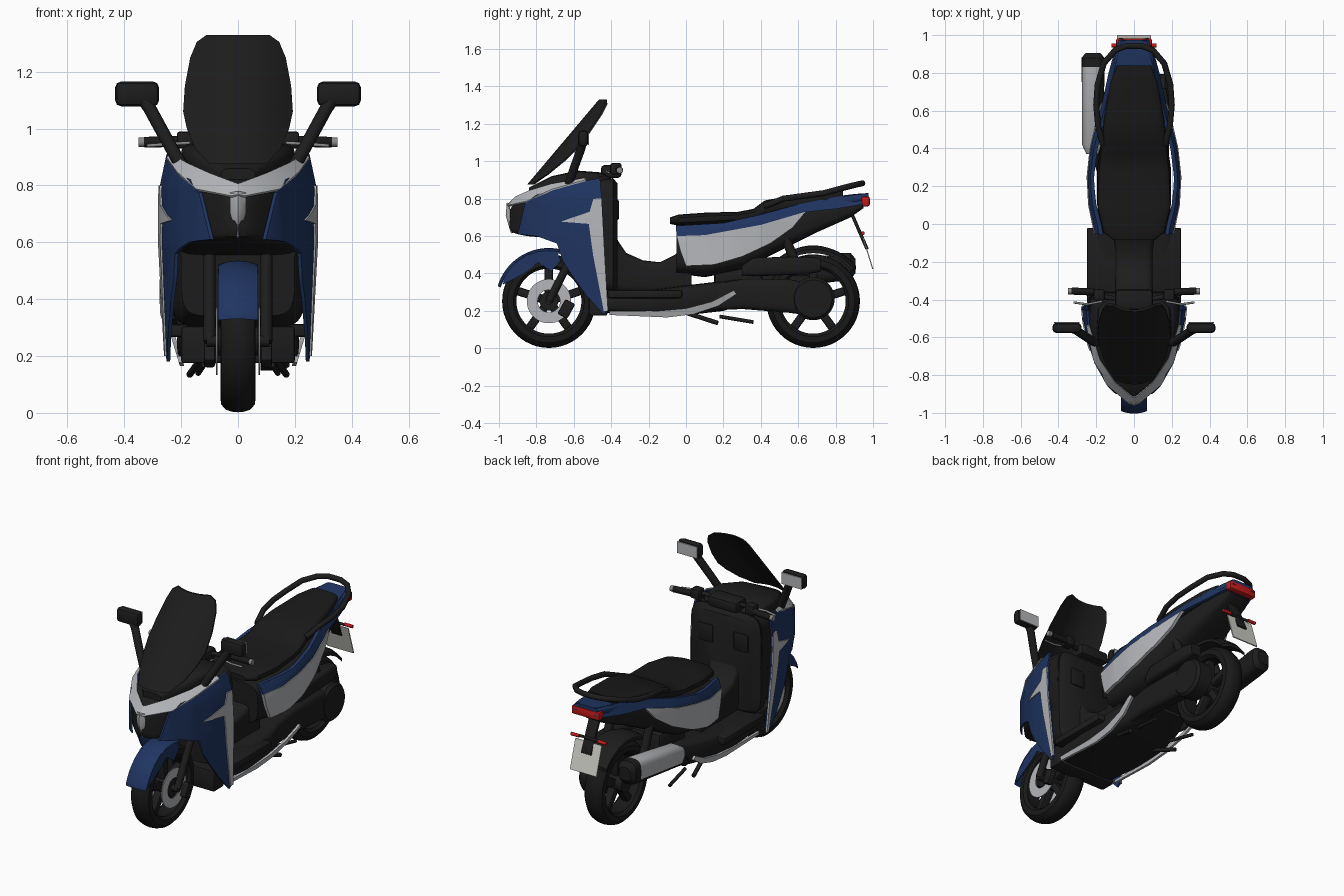
import bpy, bmesh, math
from mathutils import Vector, Matrix

cube = bpy.data.objects.get("Cube")
if cube:
    bpy.data.objects.remove(cube, do_unlink=True)

def material(name, r, g, b):
    m = bpy.data.materials.new(name)
    m.use_nodes = True
    m.diffuse_color = (r, g, b, 1)
    m.node_tree.nodes["Principled BSDF"].inputs["Base Color"].default_value = (r, g, b, 1)
    return m

BLACK = material("black plastic", .012, .012, .012)
RUBBER = material("black rubber", .01, .01, .01)
BLUE = material("blue paint", .014, .035, .12)
SILVER = material("silver paint", .46, .47, .49)
METAL = material("grey metal", .25, .25, .25)
RED = material("red lamp", .55, .01, .01)
WHITE = material("off white plate", .62, .62, .57)

def make(name, bm, mat, mirror=False, angle=35):
    bmesh.ops.recalc_face_normals(bm, faces=bm.faces[:])
    mesh = bpy.data.meshes.new(name)
    bm.to_mesh(mesh)
    bm.free()
    mesh.materials.append(mat)
    obj = bpy.data.objects.new(name, mesh)
    bpy.context.collection.objects.link(obj)
    bpy.ops.object.select_all(action='DESELECT')
    obj.select_set(True)
    bpy.context.view_layer.objects.active = obj
    bpy.ops.object.shade_smooth_by_angle(angle=math.radians(angle))
    if mirror:
        obj.modifiers.new("Mirror", 'MIRROR').use_mirror_merge = False
    return obj

def lerp(table, t):
    for (a, p), (b, q) in zip(table, table[1:]):
        if t <= b:
            return p + (q - p) * max(0, (t - a) / (b - a))
    return table[-1][1]

def skin(rings, closed=False):
    """Bridge rings of points into a solid."""
    bm = bmesh.new()
    rings = [[bm.verts.new(p) for p in ring] for ring in rings]
    for a, b in list(zip(rings, rings[1:])) + ([(rings[-1], rings[0])] if closed else []):
        for i in range(len(a)):
            j = (i + 1) % len(a)
            bm.faces.new((a[i], a[j], b[j], b[i]))
    if not closed:
        bm.faces.new(rings[0])
        bm.faces.new(rings[-1])
    return bm

def loft(name, stations, mat, x=0, power=4, mirror=False, n=28):
    """Rounded-box sections (y, half width, bottom, top) along y."""
    def soft(v):
        return math.copysign(abs(v) ** (2 / power), v)
    turns = [math.tau * i / n for i in range(n)]
    return make(name, skin([[(x + w * soft(math.cos(a)), y, (low + high) / 2 + (high - low) / 2 * soft(math.sin(a)))
                             for a in turns] for y, w, low, high in stations]), mat, mirror)

def tube(name, points, radius, mat, mirror=False, n=12):
    pts = [Vector(p) for p in points]
    rings = []
    for i, p in enumerate(pts):
        q = (pts[min(i + 1, len(pts) - 1)] - pts[max(i - 1, 0)]).to_track_quat('Z', 'Y')
        rings.append([p + q @ Vector((radius * math.cos(math.tau * k / n), radius * math.sin(math.tau * k / n), 0))
                      for k in range(n)])
    return make(name, skin(rings), mat, mirror, 50)

def spin(name, profile, centre, mat, mirror=False, n=48):
    """Turn a closed (radius, x) profile about a line along x."""
    turns = [math.tau * i / n for i in range(n)]
    return make(name, skin([[(x, centre[0] + r * math.cos(a), centre[1] + r * math.sin(a)) for r, x in profile]
                            for a in turns], closed=True), mat, mirror)

def box(name, centre, size, mat, mirror=False, tilt=0, bevel=.01):
    bm = bmesh.new()
    bmesh.ops.create_cube(bm, size=1)
    bmesh.ops.scale(bm, vec=size, verts=bm.verts)
    if bevel:
        bmesh.ops.bevel(bm, geom=bm.edges[:], offset=bevel, segments=2, profile=.5, affect='EDGES')
    bmesh.ops.transform(bm, matrix=Matrix.Translation(centre) @ Matrix.Rotation(tilt, 4, 'X'), verts=bm.verts)
    return make(name, bm, mat, mirror)

def thicken(bm, push):
    new = bmesh.ops.extrude_face_region(bm, geom=bm.faces[:])["geom"]
    bmesh.ops.translate(bm, vec=push, verts=[g for g in new if isinstance(g, bmesh.types.BMVert)])

def panel(name, outline, shape, mat, push, mirror=True, step=.04):
    """Cut a flat outline into a grid, bend it with shape(u, v), give it thickness."""
    bm = bmesh.new()
    bm.faces.new([bm.verts.new((u, v, 0)) for u, v in outline])
    bmesh.ops.triangulate(bm, faces=bm.faces[:])
    for axis in (0, 1):
        values = [p[axis] for p in outline]
        normal = Vector((1 - axis, axis, 0))
        for k in range(1, int((max(values) - min(values)) / step) + 1):
            bmesh.ops.bisect_plane(bm, geom=bm.verts[:] + bm.edges[:] + bm.faces[:], dist=.0005,
                                   plane_co=normal * (min(values) + k * step), plane_no=normal)
    for v in bm.verts:
        v.co = shape(v.co.x, v.co.y)
    thicken(bm, push)
    return make(name, bm, mat, mirror)

def band(name, edge_a, edge_b, mat):
    """Thin strip between two matching edges, mirrored."""
    bm = bmesh.new()
    a, b = ([bm.verts.new(p) for p in e] for e in (edge_a, edge_b))
    for i in range(len(a) - 1):
        bm.faces.new((a[i], a[i + 1], b[i + 1], b[i]))
    thicken(bm, (0, .006, -.006))
    return make(name, bm, mat, True)

# Wheels
half = [(.25, 0), (.248, .02), (.241, .042), (.222, .06), (.19, .062), (.174, .045)]
tyre = half + [(r, -x) for r, x in reversed(half[1:])]
for label, y in (("front", -.733), ("rear", .68)):
    spin(label + "_tyre", tyre, (y, .252), RUBBER)
    spin(label + "_hub", [(.001, -.07), (.05, -.07), (.05, .07), (.001, .07)], (y, .252), BLACK)
    for k in range(5):
        a = math.pi / 2 + math.tau * k / 5
        box(label + "_spoke", (0, y + .11 * math.cos(a), .252 + .11 * math.sin(a)), (.05, .15, .045), BLACK, tilt=a)
spin("brake_disc", [(.06, .072), (.118, .072), (.118, .078), (.06, .078)], (-.733, .252), SILVER, True)

# Front fork and fender
tube("fork_leg", [(.1, -.58, .55), (.1, -.733, .25)], .021, BLACK, True)
tube("front_axle", [(-.11, -.733, .252), (.11, -.733, .252)], .02, BLACK)
box("brake_caliper", (.1, -.64, .21), (.04, .06, .09), BLACK, True, tilt=-.5)

def arch(centre, radius):
    return lambda a, x: (x, centre + (radius - 3 * x * x) * math.cos(a), .25 + (radius - 3 * x * x) * math.sin(a))

panel("front_fender", [(1.35, -.07), (2.82, -.07), (2.82, .07), (1.35, .07)], arch(-.733, .286), BLUE,
      (0, 0, -.01), False, .035)
panel("fender_side", [(-.98, .34), (-.965, .39), (-.91, .46), (-.85, .5), (-.78, .52), (-.69, .52), (-.67, .47),
                      (-.72, .41), (-.79, .46), (-.84, .42), (-.92, .37)],
      lambda y, z: (.069, y, z), BLUE, (-.008, 0, 0))

# Front cowl core, leg shield and dash
loft("nose_core", [(-.945, .012, .65, .735), (-.93, .045, .62, .76), (-.9, .075, .61, .788), (-.85, .125, .6, .818),
                   (-.74, .185, .59, .852), (-.62, .222, .57, .877), (-.5, .24, .55, .905), (-.4, .24, .5, .91)],
     BLACK, power=6)
loft("leg_shield", [(-.53, .2, .34, .85), (-.44, .235, .3, .9), (-.39, .238, .3, .91), (-.365, .2, .32, .88)],
     BLACK, power=7)
loft("dash", [(-.84, .06, .8, .86), (-.72, .15, .83, .92), (-.58, .2, .86, .95), (-.45, .19, .86, .94),
              (-.4, .15, .86, .91)], BLACK)
box("glove_pocket", (.12, -.366, .74), (.1, .015, .11), BLACK, True)
box("radiator", (0, -.47, .24), (.4, .1, .13), BLACK)

# Painted cowl sides
PLAN = [(-.965, .01), (-.91, .085), (-.86, .138), (-.74, .206), (-.62, .245), (-.52, .265), (-.42, .276)]

def cowl_shape(lift):
    return lambda y, z: (lerp(PLAN, y) - .06 * max(0, .6 - z) - .2 * max(0, z - .8) + lift, y, z)

panel("cowl_side", [(-.862, .775), (-.8, .82), (-.7, .855), (-.6, .885), (-.46, .91), (-.45, .8), (-.42, .2),
                    (-.44, .18), (-.53, .28), (-.61, .39), (-.66, .47), (-.69, .56), (-.8, .6), (-.9, .61)],
      cowl_shape(.002), BLUE, (-.012, 0, 0))
panel("cowl_stripe", [(-.453, .8), (-.495, .8), (-.515, .73), (-.67, .677), (-.52, .665), (-.497, .5), (-.44, .2),
                      (-.417, .2)], cowl_shape(.008), SILVER, (-.009, 0, 0))
band("nose_chevron", [(.252, -.54, .9), (.216, -.72, .85), (.147, -.85, .788), (.025, -.955, .764), (0, -.96, .766)],
     [(.235, -.54, .912), (.18, -.72, .88), (.1, -.84, .844), (.01, -.916, .81), (0, -.918, .807)], SILVER)
band("nose_ridge", [(0, -.958, .78), (0, -.964, .71), (0, -.938, .62)],
     [(.028, -.945, .775), (.028, -.948, .71), (.006, -.93, .625)], SILVER)

# Windscreen
side = [(.1, .875), (.15, .93), (.18, 1), (.193, 1.06), (.187, 1.15), (.168, 1.25), (.145, 1.305), (.11, 1.33)]
panel("windscreen", side + [(-x, z) for x, z in reversed(side)],
      lambda x, z: (x, -.85 + .845 * (z - .875) + 2.6 * x * x, z), BLACK, (0, .012, 0), False)

# Mirrors and handlebar
tube("mirror_stem", [(.2, -.63, .87), (.25, -.6, .96), (.31, -.56, 1.07), (.345, -.55, 1.12)], .023, BLACK, True)
box("mirror_head", (.355, -.55, 1.122), (.155, .055, .088), BLACK, True, bevel=.022)
box("mirror_glass", (.355, -.521, 1.122), (.135, .006, .07), SILVER, True, bevel=0)
box("handlebar_hub", (0, -.4, .945), (.2, .11, .07), BLACK, bevel=.02)
tube("handlebar", [(.05, -.4, .95), (.14, -.39, .96), (.22, -.36, .955), (.33, -.355, .952)], .013, BLACK, True)
tube("grip", [(.21, -.36, .955), (.33, -.355, .952)], .019, RUBBER, True)
tube("bar_end", [(.33, -.355, .952), (.35, -.355, .952)], .017, METAL, True)
box("switch_box", (.185, -.375, .96), (.06, .06, .06), BLACK, True)
tube("brake_lever", [(.17, -.41, .95), (.25, -.425, .945), (.32, -.415, .94)], .006, METAL, True)

# Floor, tunnel, belly
box("footboard", (0, -.22, .29), (.5, .4, .045), BLACK)
loft("centre_tunnel", [(-.39, .11, .3, .62), (-.36, .1, .3, .57), (-.32, .1, .3, .51), (-.23, .1, .3, .47),
                       (-.14, .1, .3, .46), (-.06, .11, .3, .5), (.03, .13, .3, .57)], BLACK, power=6)
loft("belly", [(-.43, .2, .19, .3), (-.2, .215, .18, .31), (.03, .205, .18, .34), (.2, .17, .2, .36),
               (.33, .12, .24, .38)], BLACK, power=5)
panel("lower_strip", [(-.41, .2), (-.41, .178), (-.1, .165), (.04, .182), (.17, .225), (.27, .29), (.255, .31),
                      (.14, .25), (0, .213), (-.15, .2)],
      lambda y, z: (.245 - .3 * max(0, .3 - z), y, z), SILVER, (-.015, 0, 0))

# Rear body, side panels and seat
loft("rear_core", [(-.05, .17, .4, .64), (.1, .195, .38, .66), (.3, .195, .42, .68), (.5, .165, .52, .73),
                   (.7, .12, .62, .77), (.88, .09, .7, .8), (.95, .075, .75, .81)], BLACK)
REAR = [(-.06, .205), (.1, .238), (.25, .246), (.4, .23), (.6, .184), (.8, .135), (.98, .085)]

def rear_shape(lift):
    return lambda y, z: (lerp(REAR, y) - .4 * max(0, z - .6 - .18 * max(0, y)) + lift, y, z)

panel("tail_side", [(-.055, .655), (.2, .67), (.4, .715), (.6, .77), (.8, .81), (.97, .83), (.985, .79), (.95, .77),
                    (.8, .745), (.64, .728), (.4, .655), (.1, .6), (-.05, .6)], rear_shape(0), BLUE, (-.02, 0, 0))
panel("side_cover", [(-.05, .6), (.1, .605), (.4, .66), (.64, .73), (.57, .645), (.45, .56), (.3, .49), (.15, .447),
                     (0, .44), (-.03, .52)], rear_shape(.005), SILVER, (-.02, 0, 0))
loft("tail_top", [(.8, .115, .75, .812), (.9, .1, .77, .825), (.975, .08, .785, .83)], BLUE)
loft("seat", [(-.085, .11, .665, .7), (-.04, .165, .655, .715), (.1, .195, .66, .725), (.28, .187, .67, .73),
              (.36, .178, .68, .745), (.42, .172, .7, .79), (.55, .16, .72, .815), (.75, .125, .77, .84),
              (.84, .09, .79, .848)], RUBBER, power=3.5)
rail = [(.165, .42, .76), (.19, .52, .8), (.2, .63, .815), (.192, .74, .83), (.16, .85, .86), (.1, .92, .877),
        (.04, .943, .882)]
tube("grab_rail", rail + [(-x, y, z) for x, y, z in reversed(rail)], .016, BLACK)

# Tail lamp, plate and indicators
box("tail_lamp", (0, .96, .785), (.19, .045, .052), RED)
box("plate_bracket", (0, .925, .63), (.07, .018, .22), BLACK, tilt=.41, bevel=.004)
box("number_plate", (0, .972, .51), (.18, .006, .18), WHITE, tilt=.3, bevel=0)
tube("indicator_stalk", [(-.07, .94, .615), (.07, .94, .615)], .008, BLACK)
tube("indicator", [(.065, .945, .615), (.12, .945, .615)], .01, RED, True)

# Engine, drive and exhaust
loft("drive_case", [(.08, .045, .2, .33), (.3, .05, .21, .37), (.55, .05, .19, .37), (.7, .045, .17, .34)],
     BLACK, x=.13)
spin("drive_cover", [(.001, .08), (.115, .08), (.115, .165), (.1, .182), (.001, .182)], (.68, .265), BLACK)
loft("air_box", [(.3, .03, .39, .45), (.36, .05, .385, .485), (.65, .05, .395, .49), (.72, .035, .41, .48)],
     BLACK, x=.135)
box("engine_block", (0, .28, .36), (.22, .26, .2), BLACK, bevel=.03)
panel("rear_hugger", [(.7, -.085), (2.45, -.085), (2.45, .085), (.7, .085)], arch(.68, .3), BLACK,
      (0, 0, -.02), False, .06)
tube("shock", [(.13, .52, .62), (.13, .6, .42)], .025, BLACK, True)
muffler = loft("muffler", [(.37, .035, .33, .41), (.42, .058, .31, .44), (.83, .06, .36, .51), (.88, .06, .37, .51),
                           (.905, .04, .4, .48)], BLACK, x=-.217, power=3)
# Silver heat shield on the outer and upper faces
muffler.data.materials.append(SILVER)
for face in muffler.data.polygons:
    if .38 < face.center.y < .84 and face.normal.z > -.4 and face.normal.x < .5:
        face.material_index = 1
tube("exhaust_pipe", [(-.08, .12, .22), (-.16, .25, .25), (-.21, .39, .37)], .025, BLACK)
box("muffler_bracket", (-.14, .6, .36), (.08, .2, .06), BLACK)
tube("stand_leg", [(.13, 0, .19), (.17, .17, .135)], .012, BLACK, True)
tube("stand_foot", [(.12, .18, .17), (.14, .36, .14)], .01, BLACK, True)
